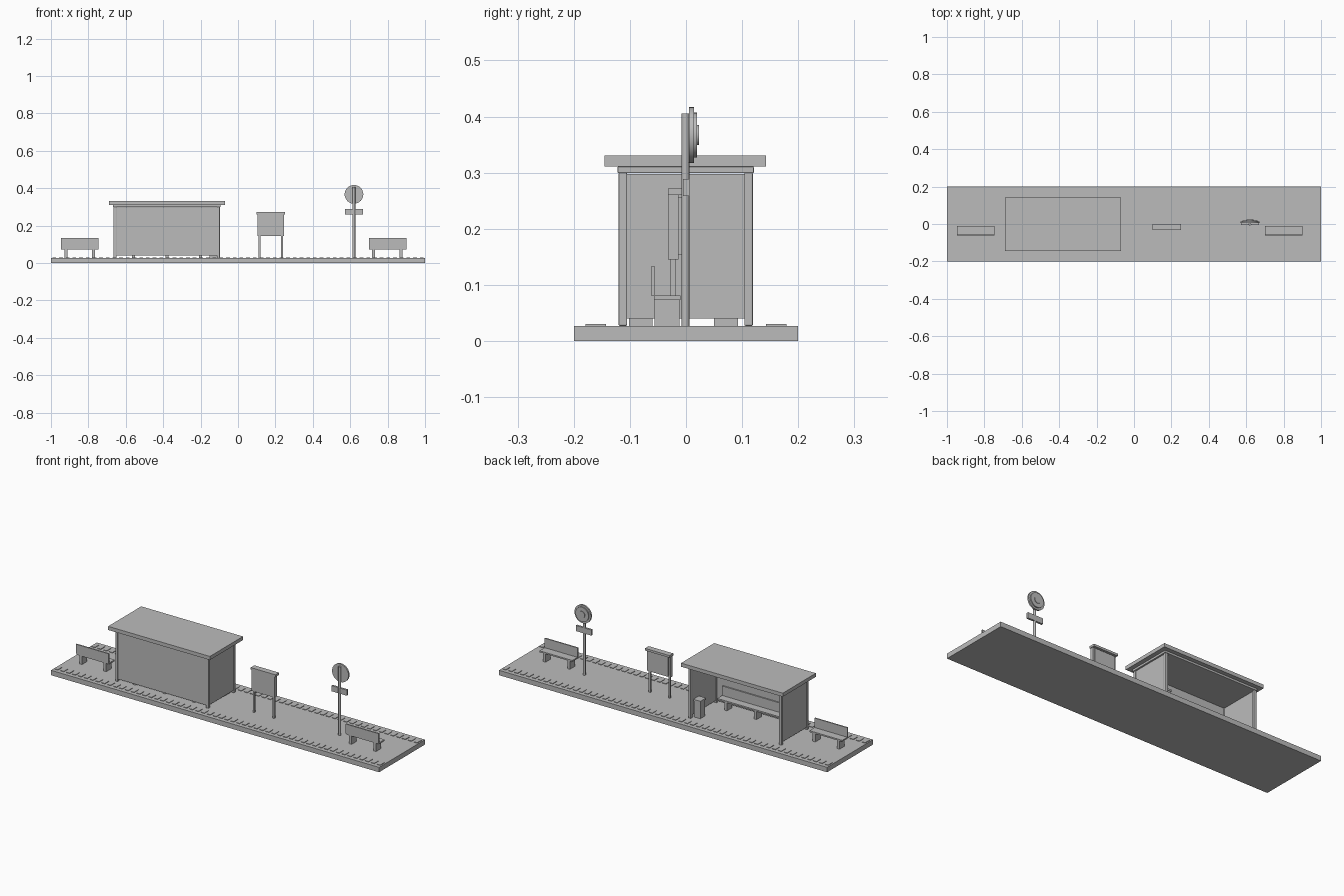
import bpy
import bmesh
from math import radians
from mathutils import Matrix, Vector

cube = bpy.data.objects.get("Cube")
if cube:
    bpy.data.objects.remove(cube, do_unlink=True)

GREY = (0.5, 0.5, 0.5, 1)
grey = bpy.data.materials.new("plain grey")
grey.use_nodes = True
grey.diffuse_color = GREY
grey.node_tree.nodes["Principled BSDF"].inputs["Base Color"].default_value = GREY

GROUND = 0.027


def finish(name, bm):
    mesh = bpy.data.meshes.new(name)
    bm.to_mesh(mesh)
    bm.free()
    mesh.materials.append(grey)
    obj = bpy.data.objects.new(name, mesh)
    bpy.context.scene.collection.objects.link(obj)
    return obj


def add_box(bm, x, y, z):
    """Add a box from (low, high) spans."""
    spans = (x, y, z)
    centre = Vector([(a + b) / 2 for a, b in spans])
    size = [b - a for a, b in spans]
    matrix = Matrix.Translation(centre) @ Matrix.Diagonal((*size, 1))
    bmesh.ops.create_cube(bm, size=1, matrix=matrix)


def box(name, x, y, z, bevel=0):
    bm = bmesh.new()
    add_box(bm, x, y, z)
    obj = finish(name, bm)
    if bevel:
        mod = obj.modifiers.new("soft edges", "BEVEL")
        mod.width = bevel
        mod.segments = 2


def cylinder(name, centre, radius, depth, segments=32, along_y=False):
    bm = bmesh.new()
    matrix = Matrix.Translation(centre)
    if along_y:
        matrix = matrix @ Matrix.Rotation(radians(90), 4, "X")
    bmesh.ops.create_cone(bm, cap_ends=True, segments=segments, radius1=radius,
                          radius2=radius, depth=depth, matrix=matrix)
    for face in bm.faces:
        face.smooth = len(face.verts) == 4
    for edge in bm.edges:
        edge.smooth = all(f.smooth for f in edge.link_faces)
    finish(name, bm)


def bench(name, x, y, leg_xs):
    """Bench with its backrest on the -y side."""
    box(name + "_seat", x, y, (0.073, 0.081))
    box(name + "_backrest", x, (y[0] - 0.005, y[0] + 0.002), (0.081, 0.133))
    for i, lx in enumerate(leg_xs):
        box(f"{name}_leg_{i + 1}", (lx - 0.008, lx + 0.008),
            (y[0] + 0.001, y[1] - 0.002), (GROUND, 0.073))


# Platform with raised guide bars along both edges
box("platform", (-1, 1), (-0.2, 0.2), (0, GROUND))
COUNT = 56
pitch = 2 / COUNT
for side, label in ((-1, "front"), (1, "back")):
    bm = bmesh.new()
    y = sorted((side * 0.143, side * 0.179))
    for i in range(COUNT):
        x = -1 + pitch * (i + 0.5)
        add_box(bm, (x - 0.01, x + 0.01), y, (GROUND, 0.03))
    finish(label + "_guide_bars", bm)

# Shelter frame, walls and roof
LEFT, RIGHT = -0.665, -0.097
POST = 0.015
for x in (LEFT, RIGHT - POST):
    for y in (-0.12, 0.104):
        box("shelter_post", (x, x + POST), (y, y + POST), (GROUND, 0.3), bevel=0.002)
box("shelter_rear_wall", (LEFT + POST, RIGHT - POST), (-0.116, -0.108), (0.04, 0.298))
for x in (LEFT + 0.004, RIGHT - 0.011):
    box("shelter_side_wall", (x, x + 0.007), (-0.105, 0.104), (0.04, 0.298))
box("roof_underframe", (LEFT - 0.004, RIGHT + 0.004), (-0.122, 0.121), (0.299, 0.311), bevel=0.002)
box("shelter_roof", (-0.69, -0.07), (-0.145, 0.143), (0.311, 0.331))

# Benches
bench("shelter_bench", (-0.61, -0.15), (-0.103, -0.058), (-0.56, -0.38, -0.2))
bench("right_bench", (-0.945, -0.745), (-0.057, -0.01), (-0.92, -0.772))
bench("left_bench", (0.7, 0.9), (-0.057, -0.01), (0.724, 0.872))

# Litter bin
box("bin_body", (-0.152, -0.115), (0.05, 0.093), (GROUND, 0.115))
box("bin_lid", (-0.155, -0.112), (0.047, 0.096), (0.115, 0.125))

# Information board
for x in (0.115, 0.235):
    box("board_post", (x - 0.005, x + 0.005), (-0.028, -0.018), (GROUND, 0.15))
box("board_panel", (0.104, 0.246), (-0.032, -0.013), (0.145, 0.262))
box("board_display", (0.114, 0.236), (-0.013, -0.008), (0.153, 0.256))
box("board_cap", (0.1, 0.25), (-0.032, 0), (0.26, 0.272))

# Stop sign pole with name plate and stepped round head
SIGN_X, SIGN_Z = 0.62, 0.367
cylinder("sign_pole", (SIGN_X, -0.001, 0.216), 0.007, 0.378, 16)
box("sign_plate", (0.573, 0.667), (-0.005, 0.006), (0.258, 0.289))
for name, radius, y0, y1 in (("sign_disc", 0.05, 0.005, 0.014),
                             ("sign_inner_disc", 0.04, 0.014, 0.02),
                             ("sign_hub", 0.018, 0.02, 0.023)):
    cylinder(name, (SIGN_X, (y0 + y1) / 2, SIGN_Z), radius, y1 - y0, 32, along_y=True)
